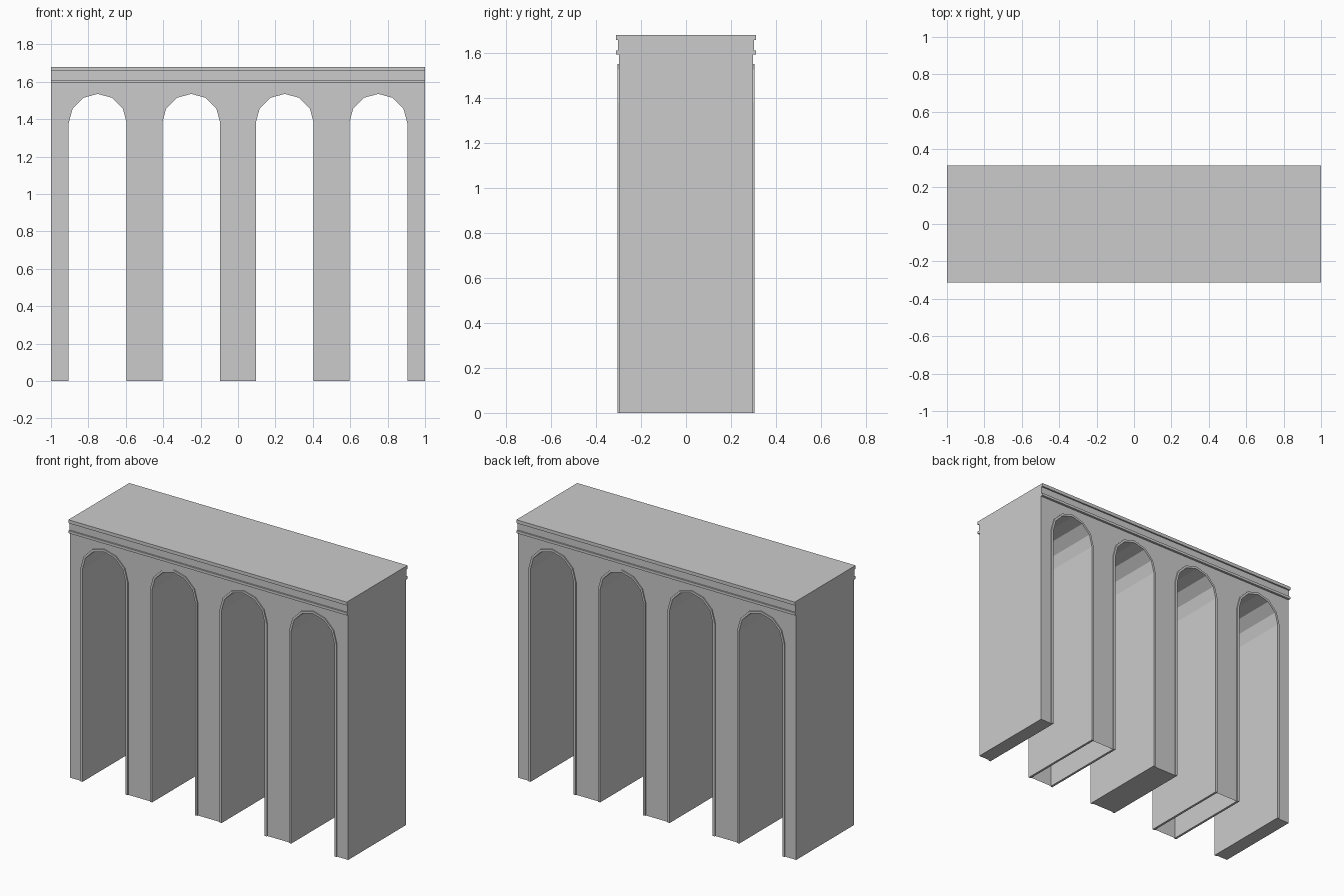
import bpy, bmesh, math

if "Cube" in bpy.data.objects:
    bpy.data.objects.remove(bpy.data.objects["Cube"])

SPRING, R_IN, R_OUT = 1.38, 0.155, 0.170   # arch springing height and radii
WALL_Y, TRIM_Y, BODY_TOP, TOP = 0.297, 0.304, 1.593, 1.68
CENTRES = (-0.75, -0.25, 0.25, 0.75)


def arch(cx, r, segs=6):
    """Outline of an arch opening from left foot to right foot."""
    pts = [(cx - r, 0.0)]
    for i in range(segs + 1):
        a = math.pi * (1 - i / segs)
        pts.append((cx + r * math.cos(a), SPRING + r * math.sin(a)))
    return pts + [(cx + r, 0.0)]


def finish(name, bm):
    bmesh.ops.remove_doubles(bm, verts=bm.verts, dist=1e-5)
    bmesh.ops.recalc_face_normals(bm, faces=bm.faces)
    mesh = bpy.data.meshes.new(name)
    bm.to_mesh(mesh)
    bm.free()
    ob = bpy.data.objects.new(name, mesh)
    bpy.context.collection.objects.link(ob)
    return ob


def face(bm, pts):
    return bm.faces.new([bm.verts.new(p) for p in pts])


# Wall shell: pierced front and back, flat ends, feet closed on outer and middle piers
bm = bmesh.new()
outline = [(-1, BODY_TOP), (-1, 0)]
for c in CENTRES:
    outline += arch(c, R_OUT)
outline += [(1, 0), (1, BODY_TOP)]
for y in (-WALL_Y, WALL_Y):
    face(bm, [(x, y, z) for x, z in outline])
for x in (-1, 1):
    face(bm, [(x, -WALL_Y, 0), (x, WALL_Y, 0), (x, WALL_Y, BODY_TOP), (x, -WALL_Y, BODY_TOP)])
for x0, x1 in ((-1, -0.75 - R_OUT), (-0.25 + R_OUT, 0.25 - R_OUT), (0.75 + R_OUT, 1)):
    face(bm, [(x0, -WALL_Y, 0), (x0, WALL_Y, 0), (x1, WALL_Y, 0), (x1, -WALL_Y, 0)])
finish("arcade_wall", bm)

# Arch linings: thin solid bands running the full depth, slightly proud of the wall
for n, c in enumerate(CENTRES):
    bm = bmesh.new()
    inner, outer = arch(c, R_IN), arch(c, R_OUT)
    for i in range(len(inner) - 1):
        quad = [inner[i], inner[i + 1], outer[i + 1], outer[i]]
        face(bm, [(x, -TRIM_Y, z) for x, z in quad])
    bmesh.ops.remove_doubles(bm, verts=bm.verts, dist=1e-5)
    ext = bmesh.ops.extrude_face_region(bm, geom=bm.faces[:], use_keep_orig=True)
    moved = [v for v in ext["geom"] if isinstance(v, bmesh.types.BMVert)]
    bmesh.ops.translate(bm, verts=moved, vec=(0, 2 * TRIM_Y, 0))
    finish(f"arch_lining_{n + 1}", bm)

# Cornice and deck: stepped section swept along x, open underneath
half = [(WALL_Y, BODY_TOP), (0.312, BODY_TOP), (0.312, 1.61), (0.302, 1.61),
        (0.302, 1.658), (0.312, 1.658), (0.312, TOP)]
section = half + [(-y, z) for y, z in reversed(half)]
bm = bmesh.new()
for (y0, z0), (y1, z1) in zip(section, section[1:]):
    face(bm, [(-1, y0, z0), (1, y0, z0), (1, y1, z1), (-1, y1, z1)])
for x in (-1, 1):
    face(bm, [(x, y, z) for y, z in section])
finish("cornice_deck", bm)
